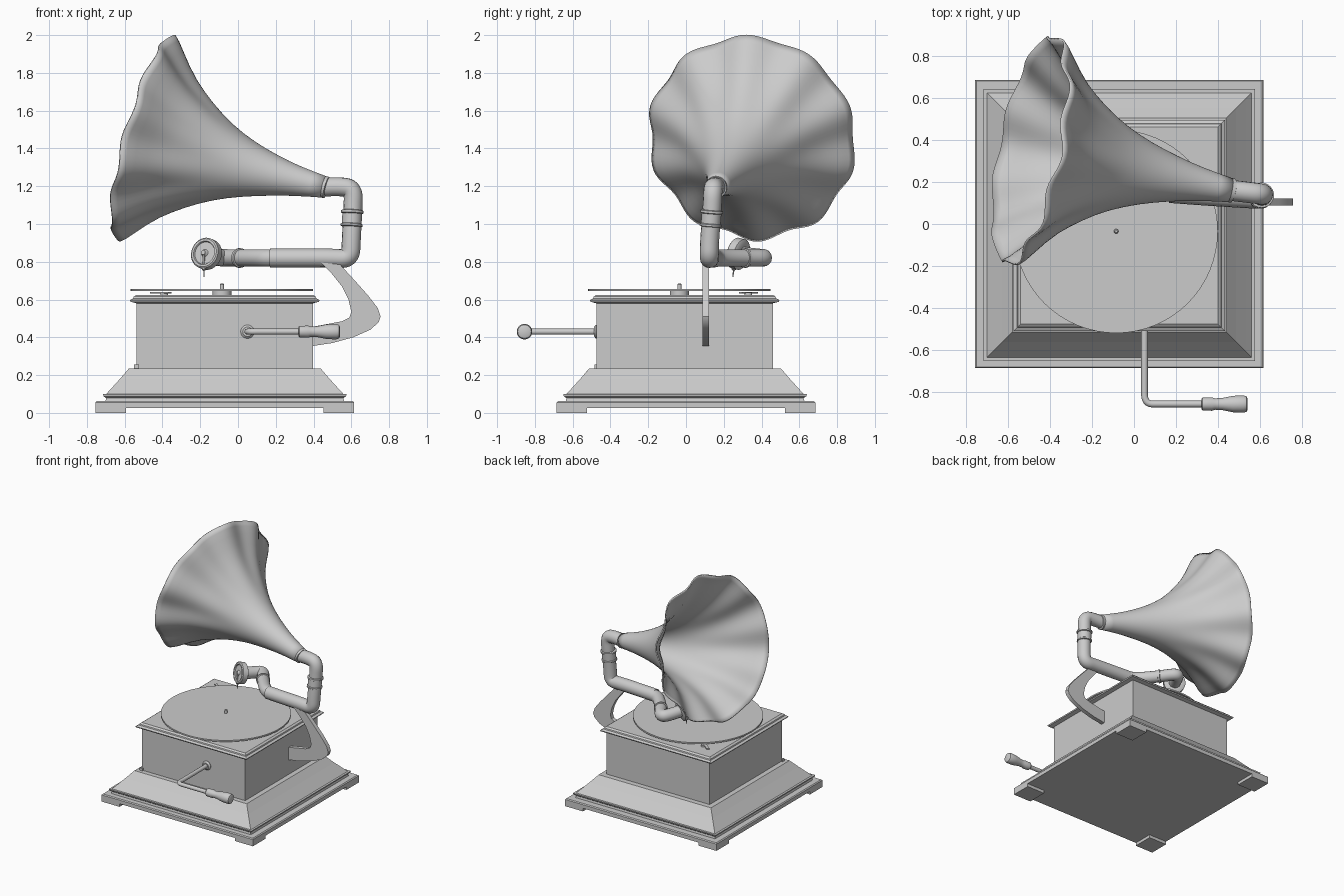
import bpy, bmesh
from math import pi, sin, cos, sqrt, radians
from mathutils import Vector, Matrix

if "Cube" in bpy.data.objects:
    bpy.data.objects.remove(bpy.data.objects["Cube"])

grey = bpy.data.materials.new("plain grey")
grey.use_nodes = True
grey.diffuse_color = (0.6, 0.6, 0.6, 1)
bsdf = next(n for n in grey.node_tree.nodes if n.type == 'BSDF_PRINCIPLED')
bsdf.inputs["Base Color"].default_value = grey.diffuse_color


def activate(ob):
    bpy.ops.object.select_all(action='DESELECT')
    bpy.context.view_layer.objects.active = ob
    ob.select_set(True)


def finish(name, bm, smooth=True):
    """Turn a bmesh into a named, shaded object."""
    bmesh.ops.recalc_face_normals(bm, faces=bm.faces)
    me = bpy.data.meshes.new(name)
    bm.to_mesh(me)
    bm.free()
    ob = bpy.data.objects.new(name, me)
    bpy.context.collection.objects.link(ob)
    me.materials.append(grey)
    if smooth:
        activate(ob)
        bpy.ops.object.shade_smooth_by_angle(angle=radians(35))
    return ob


def lathe(name, start, axis, profile, sides=32, turn=0, caps=True, shape=None, smooth=True):
    """Revolve (distance, radius) pairs about an axis; shape may bend each point."""
    rot = Vector(axis).to_track_quat('Z', 'Y').to_matrix().to_4x4()
    place = Matrix.Translation(start) @ rot
    bm = bmesh.new()
    rings = []
    for t, r in profile:
        ring = []
        for i in range(sides):
            a = turn + 2 * pi * i / sides
            p = shape(t, r, a) if shape else Vector((r * cos(a), r * sin(a), t))
            ring.append(bm.verts.new(place @ p))
        rings.append(ring)
    for lo, hi in zip(rings, rings[1:]):
        for i in range(sides):
            j = (i + 1) % sides
            bm.faces.new((lo[i], lo[j], hi[j], hi[i]))
    if caps:
        bm.faces.new(rings[0])
        bm.faces.new(rings[-1])
    return finish(name, bm, smooth)


def square(name, x, y, profile):
    """Stack of mouldings with a square plan, from (height, half width) pairs."""
    return lathe(name, (x, y, 0), (0, 0, 1), [(z, h * sqrt(2)) for z, h in profile],
                 4, pi / 4, smooth=False)


def box(name, centre, size, angle=0):
    bm = bmesh.new()
    bmesh.ops.create_cube(bm, size=1, matrix=Matrix.Translation(centre)
                          @ Matrix.Rotation(angle, 4, 'Z') @ Matrix.Diagonal((*size, 1)))
    return finish(name, bm, False)


def tube(name, points, radius):
    """Round pipe along a smooth path of control points."""
    cu = bpy.data.curves.new(name, 'CURVE')
    cu.dimensions = '3D'
    cu.bevel_depth, cu.bevel_resolution, cu.use_fill_caps = radius, 6, True
    sp = cu.splines.new('NURBS')
    sp.points.add(len(points) - 1)
    for p, co in zip(sp.points, points):
        p.co = (*co, 1)
    sp.order_u, sp.use_endpoint_u, sp.resolution_u = 3, True, 8
    ob = bpy.data.objects.new(name, cu)
    bpy.context.collection.objects.link(ob)
    cu.materials.append(grey)
    activate(ob)
    bpy.ops.object.convert(target='MESH')
    bpy.ops.object.shade_smooth_by_angle(angle=radians(35))
    return bpy.context.object


# Cabinet: plinth, feet, sloped skirt, body and lid
CX = -0.07
square("plinth", CX, 0, [(0.025, 0.685), (0.055, 0.685), (0.062, 0.678)])
for sx in (-1, 1):
    for sy in (-1, 1):
        box("corner_foot", (CX + sx * 0.604, sy * 0.604, 0.02), (0.162, 0.162, 0.04))
square("skirt", CX, -0.005, [(0.06, 0.632), (0.078, 0.628), (0.088, 0.642), (0.1, 0.645),
                             (0.1, 0.628), (0.125, 0.605), (0.18, 0.555), (0.235, 0.508)])
square("cabinet_body", CX, -0.007, [(0.23, 0.467), (0.59, 0.467)])
square("lid", CX, -0.007, [(0.58, 0.467), (0.588, 0.498), (0.597, 0.502), (0.606, 0.485),
                           (0.615, 0.482), (0.625, 0.468)])
box("corner_block", (-0.537, -0.475, 0.245), (0.026, 0.02, 0.02))

# Turntable, spindle and brake
PX, PY = -0.085, -0.035
lathe("platter", (PX, PY, 0.644), (0, 0, 1), [(0, 0.483), (0.012, 0.483)], 64)
lathe("platter_hub", (PX, PY, 0.62), (0, 0, 1), [(0, 0.05), (0.026, 0.05)])
lathe("spindle", (PX, PY, 0.65), (0, 0, 1), [(0, 0.011), (0.03, 0.011), (0.036, 0.006)], 16)
lathe("brake_pivot", (-0.39, 0.33, 0.62), (0, 0, 1), [(0, 0.02), (0.018, 0.02)], 16)
box("brake_lever", (-0.41, 0.33, 0.635), (0.13, 0.022, 0.008), radians(-40))

# Winding crank
lathe("crank_boss", (0.05, -0.465, 0.43), (0, -1, 0),
      [(0, 0.036), (0.012, 0.036), (0.022, 0.025)])
tube("crank_rod", [(0.05, -0.46, 0.43), (0.05, -0.76, 0.43), (0.05, -0.855, 0.43),
                   (0.13, -0.855, 0.43), (0.35, -0.855, 0.43)], 0.016)
lathe("crank_handle", (0.32, -0.855, 0.43), (1, 0, 0),
      [(0, 0.025), (0.006, 0.03), (0.05, 0.032), (0.065, 0.027), (0.1, 0.029), (0.15, 0.039),
       (0.2, 0.041), (0.215, 0.036), (0.22, 0.025)])

# Curved bracket holding the pipe
outline = [(0.38, 0.352), (0.5, 0.37), (0.61, 0.4), (0.7, 0.44), (0.745, 0.48), (0.755, 0.51),
           (0.74, 0.555), (0.69, 0.62), (0.61, 0.71), (0.55, 0.775), (0.5, 0.83), (0.42, 0.815),
           (0.49, 0.745), (0.55, 0.67), (0.585, 0.6), (0.6, 0.535), (0.59, 0.505),
           (0.55, 0.485), (0.38, 0.453)]
bm = bmesh.new()
side = bm.faces.new([bm.verts.new((x, 0.088, z)) for x, z in outline])
out = bmesh.ops.extrude_face_region(bm, geom=[side])
bmesh.ops.translate(bm, vec=(0, 0.034, 0),
                    verts=[v for v in out["geom"] if isinstance(v, bmesh.types.BMVert)])
finish("bracket", bm)

# Pipe from the horn down to the tone arm
NECK = Vector((0.46, 0.16, 1.195))
tube("tone_arm", [(0.17, 0.15, 0.82), (0.3, 0.14, 0.82), (0.49, 0.128, 0.82),
                  (0.595, 0.122, 0.815), (0.6, 0.125, 0.92), (0.608, 0.138, 1.07),
                  (0.612, 0.142, 1.185), (0.54, 0.15, 1.2), NECK], 0.05)
tube("arm_front", [(0.26, 0.143, 0.82), (0.17, 0.15, 0.82), (0.11, 0.19, 0.82),
                   (0.01, 0.31, 0.82), (-0.07, 0.43, 0.82), (-0.12, 0.37, 0.825),
                   (-0.155, 0.295, 0.835)], 0.046)
lathe("pipe_sleeve", (0.601, 0.13, 0.985), (0.05, 0.08, 1),
      [(0, 0.05), (0.004, 0.058), (0.014, 0.058), (0.018, 0.052), (0.07, 0.052),
       (0.074, 0.06), (0.086, 0.06), (0.09, 0.05)])
lathe("arm_ring", (0.015, 0.305, 0.82), (-0.65, 0.76, 0),
      [(0, 0.045), (0.003, 0.052), (0.017, 0.052), (0.02, 0.045)])

# Sound box with needle
FACE = Vector((-0.5, -0.83, 0.22)).normalized()
HEAD = Vector((-0.162, 0.285, 0.84))
lathe("sound_box", HEAD, FACE,
      [(-0.02, 0.045), (-0.015, 0.075), (-0.01, 0.083), (0.03, 0.083), (0.036, 0.076),
       (0.036, 0.064), (0.028, 0.06), (0.028, 0.02), (0.036, 0.014), (0.044, 0.012)], 40)
low = HEAD + FACE * 0.036 + Vector((0, 0, -0.08))
tube("needle_bar", [HEAD + FACE * 0.038, HEAD + FACE * 0.04 + Vector((0, 0, -0.05)), low], 0.006)
lathe("needle", low + Vector((0, 0, 0.015)), (0, -0.1, -1),
      [(0, 0.012), (0.025, 0.011), (0.03, 0.004), (0.065, 0.002)], 12)

# Fluted horn
AXIS = Vector((-0.95, 0.19, 0.262)).normalized()
LENGTH, LOBES = 1.01, 10


def flute(t, r, a):
    """Ripple the flare and let the middle sag a little."""
    w = max(0, (t / LENGTH - 0.5) * 2) ** 2
    wave = cos(LOBES * (a - pi / 2))
    r += 0.014 * w * wave
    return Vector((r * cos(a), r * sin(a) - 0.018 * sin(pi * t / LENGTH), t - 0.014 * w * wave))


horn = lathe("horn", NECK, AXIS,
             [(0, 0.052), (0.07, 0.062), (0.15, 0.075), (0.22, 0.089), (0.29, 0.106),
              (0.36, 0.125), (0.43, 0.147), (0.5, 0.173), (0.57, 0.204), (0.64, 0.241),
              (0.71, 0.284), (0.77, 0.325), (0.83, 0.371), (0.89, 0.428), (0.94, 0.482),
              (0.98, 0.525), (LENGTH, 0.55)], 120, caps=False, shape=flute)
shell = horn.modifiers.new("shell", 'SOLIDIFY')
shell.thickness, shell.offset = 0.01, 0
lathe("horn_collar", NECK - AXIS * 0.012, AXIS,
      [(0, 0.05), (0.003, 0.058), (0.021, 0.058), (0.024, 0.05)])
